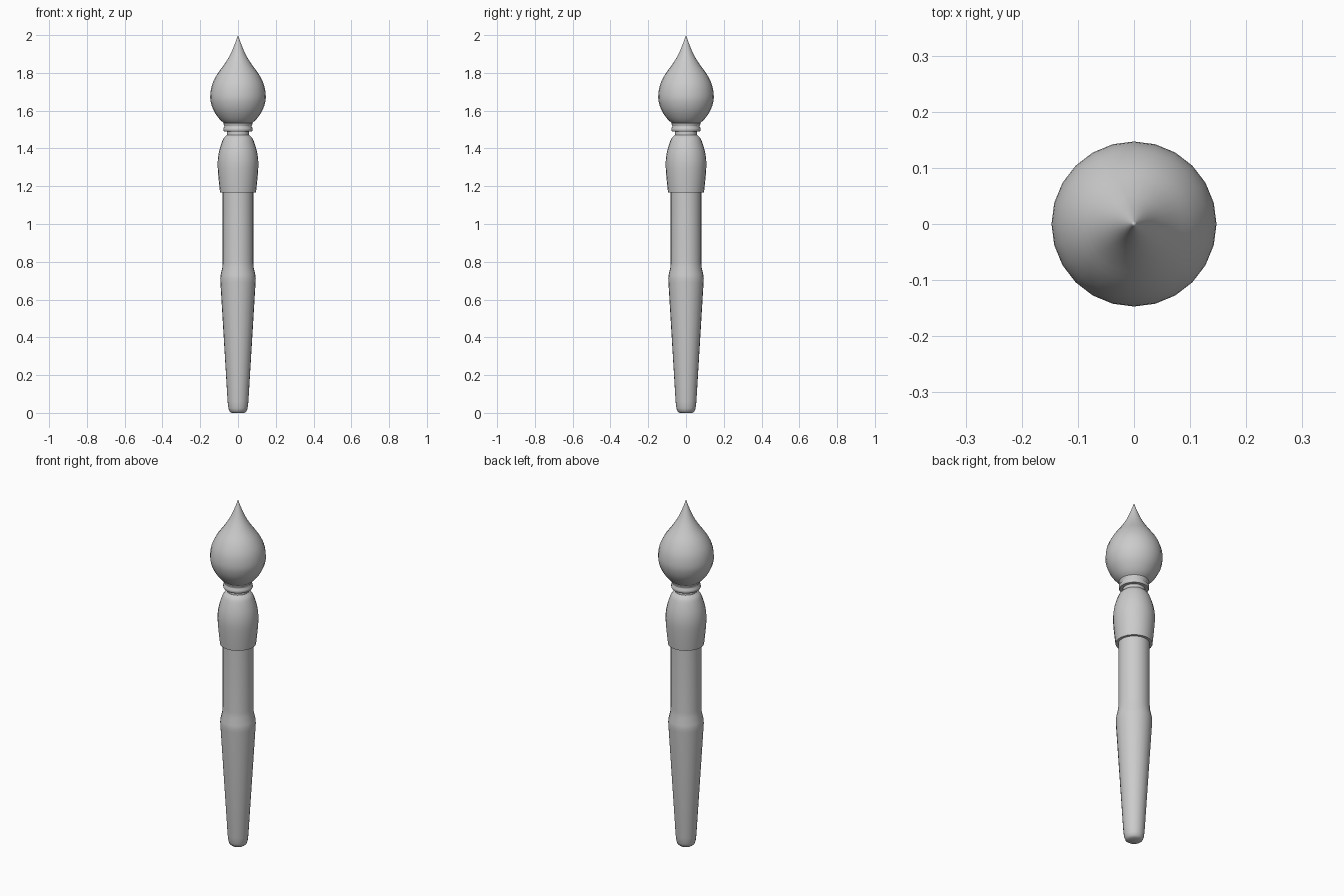
import bpy, bmesh, math

if "Cube" in bpy.data.objects:
    bpy.data.objects.remove(bpy.data.objects["Cube"])

SIDES = 24


def spline(pts, steps=3):
    """Catmull-Rom refinement of a (radius, height) profile."""
    p = [pts[0]] + pts + [pts[-1]]
    out = []
    for i in range(1, len(p) - 2):
        a, b, c, d = p[i - 1:i + 3]
        for s in range(steps):
            t = s / steps
            out.append(tuple(0.5 * (2 * b[k] + (c[k] - a[k]) * t
                                    + (2 * a[k] - 5 * b[k] + 4 * c[k] - d[k]) * t * t
                                    + (3 * b[k] - a[k] - 3 * c[k] + d[k]) * t ** 3)
                             for k in (0, 1)))
    return out + [pts[-1]]


def lathe(name, profile, angle=40):
    bm = bmesh.new()
    verts = [bm.verts.new((r, 0, z)) for r, z in profile]
    edges = [bm.edges.new(e) for e in zip(verts, verts[1:])]
    bmesh.ops.spin(bm, geom=verts + edges, cent=(0, 0, 0), axis=(0, 0, 1),
                   angle=math.tau, steps=SIDES, use_merge=True)
    bmesh.ops.remove_doubles(bm, verts=bm.verts, dist=1e-5)
    bmesh.ops.recalc_face_normals(bm, faces=bm.faces)
    # open shells: make the side faces point outward
    side = sum(f.normal.dot((f.calc_center_median().x, f.calc_center_median().y, 0))
               * f.calc_area() for f in bm.faces)
    if side < 0:
        bmesh.ops.reverse_faces(bm, faces=bm.faces)
    me = bpy.data.meshes.new(name)
    bm.to_mesh(me)
    bm.free()
    ob = bpy.data.objects.new(name, me)
    bpy.context.collection.objects.link(ob)
    bpy.ops.object.select_all(action='DESELECT')
    ob.select_set(True)
    bpy.context.view_layer.objects.active = ob
    bpy.ops.object.shade_smooth_by_angle(angle=math.radians(angle))
    return ob


# Tapered lower grip with rounded butt, then the straight shaft
lathe("handle", [(0, 0), (0.034, 0.0), (0.045, 0.008), (0.051, 0.025), (0.055, 0.06),
                 (0.093, 0.69), (0.094, 0.71), (0.092, 0.73), (0.083, 0.77),
                 (0.081, 0.80), (0.081, 1.17)], 50)

# Swollen sleeve with a flat underside, closing in to the neck
sleeve = spline([(0.095, 1.167), (0.101, 1.22), (0.107, 1.29), (0.107, 1.34),
                 (0.099, 1.39), (0.083, 1.44), (0.073, 1.458), (0.058, 1.472)], 2)
lathe("sleeve", [(0.080, 1.167)] + sleeve + [(0.057, 1.495)])

# Grooved collar
lathe("collar", [(0.056, 1.49), (0.074, 1.49), (0.078, 1.496), (0.078, 1.507),
                 (0.072, 1.515), (0.072, 1.521), (0.077, 1.528), (0.077, 1.533),
                 (0.07, 1.536)], 50)

# Onion-shaped bristle head with a pointed tip
lathe("bristle_head", spline([(0.068, 1.53), (0.096, 1.553), (0.127, 1.597),
                              (0.143, 1.64), (0.147, 1.68), (0.138, 1.735),
                              (0.112, 1.79), (0.074, 1.843), (0.042, 1.895),
                              (0.018, 1.95), (0, 2.0)]), 60)
